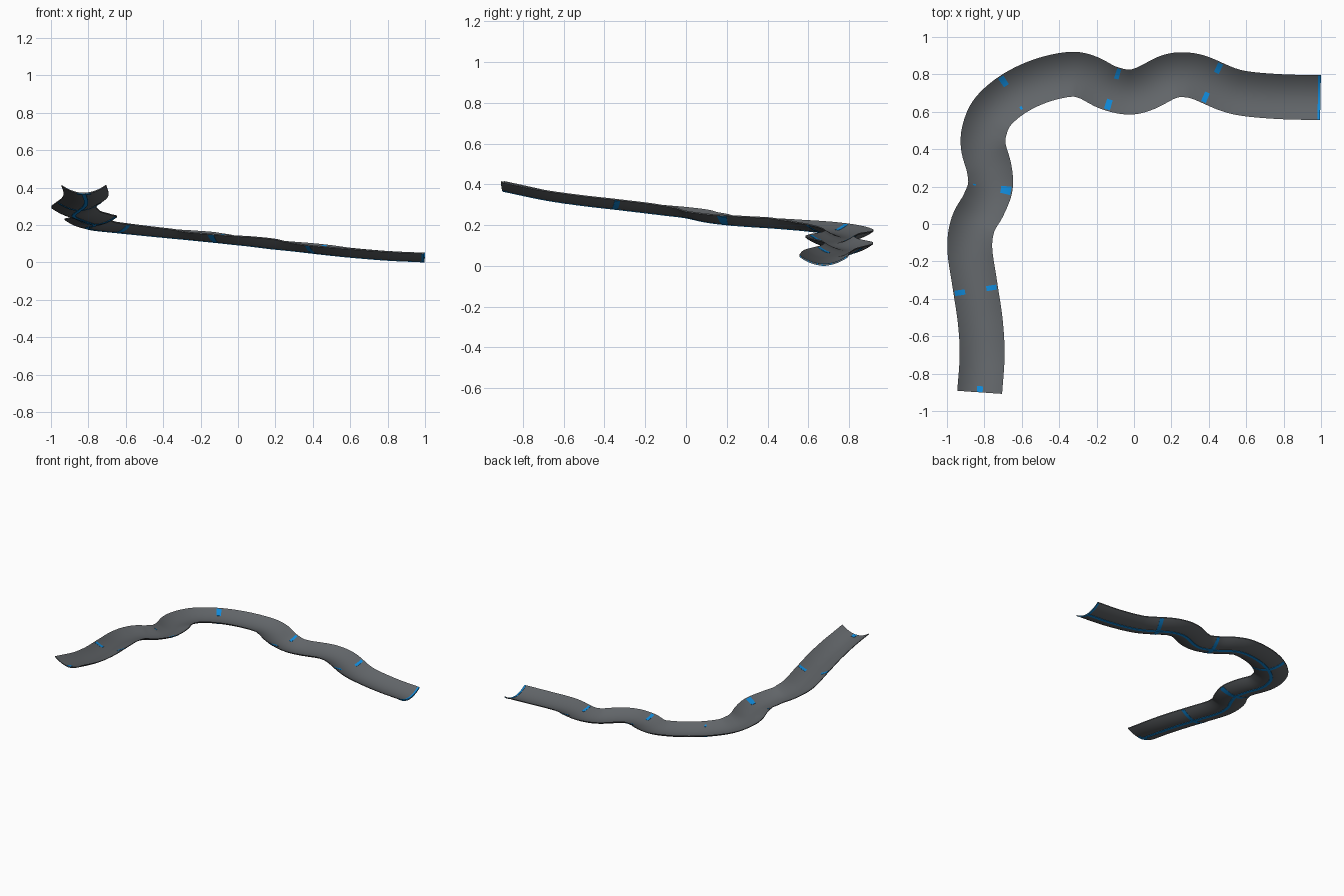
import bpy
import math
from mathutils import Vector

if "Cube" in bpy.data.objects:
    bpy.data.objects.remove(bpy.data.objects["Cube"])

# Materials
def mat(name, col):
    m = bpy.data.materials.new(name)
    m.diffuse_color = (*col, 1)
    m.use_nodes = True
    m.node_tree.nodes["Principled BSDF"].inputs["Base Color"].default_value = m.diffuse_color
    return m

GREY = mat("slate grey", (0.12, 0.13, 0.14))
BLUE = mat("bright blue", (0.005, 0.26, 0.72))

HALF, SAG, THICK = 0.12, 0.043, 0.006

# Centre line of the trough (x, y, height of the underside)
PATH = [(-.825, -.90, .367), (-.812, -.70, .325), (-.822, -.52, .298), (-.85, -.33, .276),
        (-.878, -.13, .252), (-.86, 0, .236), (-.805, .10, .215), (-.768, .20, .202),
        (-.775, .30, .194), (-.805, .41, .187), (-.80, .50, .180), (-.755, .60, .171),
        (-.645, .695, .159), (-.50, .765, .144), (-.345, .80, .129), (-.25, .785, .120),
        (-.14, .73, .109), (-.03, .705, .097), (.06, .725, .088), (.18, .785, .073),
        (.26, .798, .065), (.35, .783, .055), (.50, .72, .038), (.61, .695, .027),
        (.80, .68, .012), (.997, .676, .003)]

# Smooth path resampled to even steps
def catmull(pts, n=24):
    p = [Vector(q) for q in pts]
    p = [2 * p[0] - p[1]] + p + [2 * p[-1] - p[-2]]
    out = []
    for i in range(1, len(p) - 2):
        a, b, c, d = p[i - 1:i + 3]
        for k in range(n):
            t = k / n
            out.append(0.5 * (2 * b + (c - a) * t + (2 * a - 5 * b + 4 * c - d) * t * t
                              + (3 * b - a - 3 * c + d) * t ** 3))
    out.append(p[-2])
    return out

LINE = catmull(PATH)
DIST = [0.0]
for a, b in zip(LINE, LINE[1:]):
    DIST.append(DIST[-1] + (b - a).length)
TOTAL = DIST[-1]

def at(s):
    s = min(max(s, 0), TOTAL)
    i = next((k for k in range(1, len(DIST)) if DIST[k] >= s), len(DIST) - 1)
    f = (s - DIST[i - 1]) / (DIST[i] - DIST[i - 1])
    return LINE[i - 1].lerp(LINE[i], f)

# Curved shell following the trough between path lengths s0..s1 and widths u0..u1
def shell(name, s0, s1, u0, u1, low, high, material, nu=16):
    ns = max(2, math.ceil((s1 - s0) / 0.018))
    verts, faces = [], []
    row = 2 * (nu + 1)
    for i in range(ns + 1):
        s = s0 + (s1 - s0) * i / ns
        c = at(s)
        t = at(s + 0.012) - at(s - 0.012)
        side = Vector((-t.y, t.x, 0)).normalized()
        us = [u0 + (u1 - u0) * j / nu for j in range(nu + 1)]
        loop = [(u, low) for u in us] + [(u, high) for u in reversed(us)]
        for u, h in loop:
            verts.append(c + side * (HALF * u) + Vector((0, 0, SAG * u * u + h)))
    for i in range(ns):
        for j in range(row):
            k = (j + 1) % row
            faces.append((i * row + j, (i + 1) * row + j, (i + 1) * row + k, i * row + k))
    # end caps
    for base, flip in ((0, False), (ns * row, True)):
        for j in range(nu):
            q = (base + j, base + j + 1, base + row - 2 - j, base + row - 1 - j)
            faces.append(q[::-1] if flip else q)
    me = bpy.data.meshes.new(name)
    me.from_pydata(verts, [], faces)
    me.update()
    ob = bpy.data.objects.new(name, me)
    bpy.context.collection.objects.link(ob)
    me.materials.append(material)
    bpy.ops.object.select_all(action='DESELECT')
    ob.select_set(True)
    bpy.context.view_layer.objects.active = ob
    bpy.ops.object.mode_set(mode='EDIT')
    bpy.ops.mesh.select_all(action='SELECT')
    bpy.ops.mesh.normals_make_consistent(inside=False)
    bpy.ops.object.mode_set(mode='OBJECT')
    bpy.ops.object.shade_smooth_by_angle(angle=math.radians(40))
    return ob

# Main trough and the stripe along its underside
shell("trough", 0, TOTAL, -1, 1, 0, THICK, GREY, 20)
shell("spine_stripe", 0, TOTAL, -.09, .09, -.003, .001, BLUE, 2)

# Joint bands wrapped under the trough
def near(x, y):
    return DIST[min(range(len(LINE)), key=lambda i: (LINE[i].x - x) ** 2 + (LINE[i].y - y) ** 2)]

JOINTS = [near(-.85, -.355), near(-.765, .195), near(-.655, .70), near(-.11, .72), near(.42, .755)]
for n, s in enumerate(JOINTS):
    shell(f"joint_band_{n}", s - .014, s + .014, -.97, .97, -.002, .001, BLUE, 12)

# Short marks on the running surface at each joint: (left side, right side) visible
MARKS = [(1, 1), (0, 1), (1, 0), (1, 1), (1, 1)]
for n, (s, (left, right)) in enumerate(zip(JOINTS, MARKS)):
    for label, sgn, big in (("left", 1, left), ("right", -1, right)):
        w, h = (.23, .014) if big else (.07, .008)
        u = .71 * sgn
        shell(f"joint_mark_{label}_{n}", s - h, s + h, u - w, u + w,
              THICK - .001, THICK + .0015, BLUE, 4)

# Upper end mark and lower end rim
shell("upper_end_mark", .001, .034, -.13, .13, THICK - .001, THICK + .0015, BLUE, 3)
shell("upper_end_band", .001, .03, -.3, .3, -.002, .001, BLUE, 6)
shell("lower_end_rim", TOTAL - .014, TOTAL + .0, -.98, .98, -.002, THICK + .0015, BLUE, 16)
